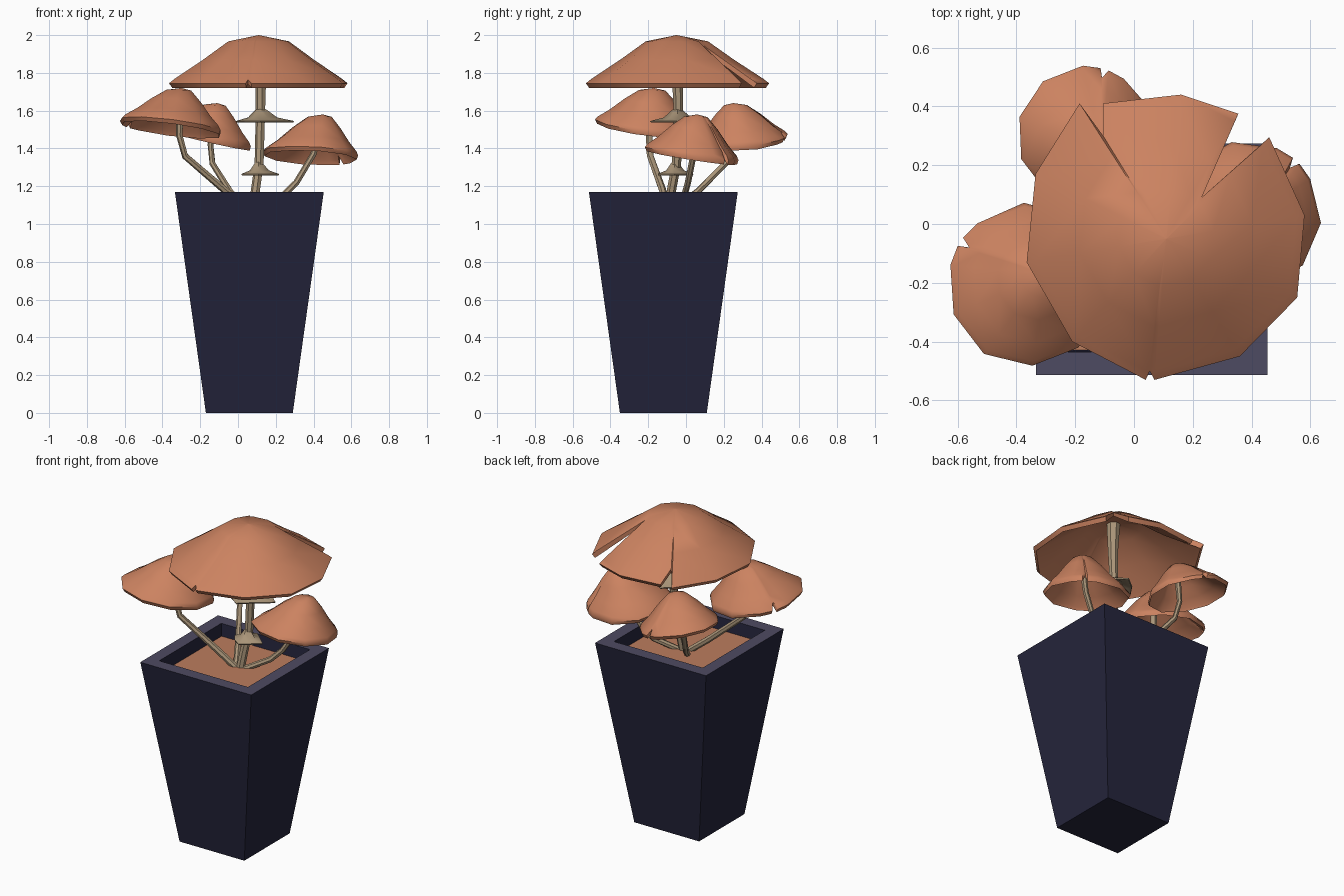
import bpy, bmesh, math, random
from mathutils import Vector

if "Cube" in bpy.data.objects:
    bpy.data.objects.remove(bpy.data.objects["Cube"])
random.seed(4)


def material(name, rgb):
    m = bpy.data.materials.new(name)
    m.diffuse_color = (*rgb, 1)
    m.use_nodes = True
    m.node_tree.nodes["Principled BSDF"].inputs["Base Color"].default_value = m.diffuse_color
    return m


NAVY = material("navy planter", (0.018, 0.018, 0.045))
RIM = material("grey blue rim", (0.076, 0.069, 0.122))
SOIL = material("clay soil", (0.50, 0.205, 0.11))
CAP = material("terracotta cap", (0.60, 0.225, 0.118))
STEM = material("tan stem", (0.40, 0.30, 0.19))


def finish(name, bm, mats, smooth=None):
    bmesh.ops.remove_doubles(bm, verts=bm.verts, dist=1e-4)
    bmesh.ops.recalc_face_normals(bm, faces=bm.faces)
    me = bpy.data.meshes.new(name)
    bm.to_mesh(me)
    bm.free()
    ob = bpy.data.objects.new(name, me)
    bpy.context.collection.objects.link(ob)
    for m in mats:
        me.materials.append(m)
    if smooth:
        bpy.ops.object.select_all(action='DESELECT')
        ob.select_set(True)
        bpy.context.view_layer.objects.active = ob
        bpy.ops.object.shade_smooth_by_angle(angle=math.radians(smooth))
    return ob


def loft(bm, rings, close_start=True, close_end=True):
    loops = [[bm.verts.new(p) for p in r] for r in rings]
    n = len(loops[0])
    for a, b in zip(loops, loops[1:]):
        for i in range(n):
            j = (i + 1) % n
            bm.faces.new((a[i], a[j], b[j], b[i]))
    if close_start:
        bm.faces.new(loops[0])
    if close_end:
        bm.faces.new(loops[-1])


def square(h, z, cx=0.06, cy=-0.12):
    return [(cx + sx * h, cy + sy * h, z)
            for sx, sy in ((-1, -1), (1, -1), (1, 1), (-1, 1))]


# tapered planter with a hollow top
bm = bmesh.new()
loft(bm, [square(0.23, 0), square(0.394, 1.17), square(0.315, 1.17), square(0.308, 1.085)])
bm.normal_update()
for f in bm.faces:
    if all(v.co.z > 1.16 for v in f.verts):
        f.material_index = 1
finish("planter", bm, [NAVY, RIM])

# soil
bm = bmesh.new()
loft(bm, [square(0.306, 1.075), square(0.308, 1.092)])
finish("soil", bm, [SOIL])


def stem(name, pts, radii, sides=7):
    pts = [Vector(p) for p in pts]
    rings = []
    for i, p in enumerate(pts):
        d = pts[min(i + 1, len(pts) - 1)] - pts[max(i - 1, 0)]
        u = d.cross(Vector((0, 1, 0))).normalized()
        v = d.cross(u).normalized()
        rings.append([p + radii[i] * (u * math.cos(a) + v * math.sin(a))
                      for a in (math.tau * k / sides for k in range(sides))])
    bm = bmesh.new()
    loft(bm, rings)
    finish(name, bm, [STEM], 50)


def shell(name, apex, outline, rim_z, slope, profile, thick, mat):
    """Thin domed shell; outline points are (x, y, k), k < 1 marks a torn notch."""
    ax, ay, az = apex

    def ring(t, h, dz):
        out = []
        for x, y, k in outline:
            s = t
            hh = h
            if t > k:                       # notch stops here
                s = k
                prev = (0, 1)
                for q in profile:           # height of the dome at k
                    if q[0] >= k:
                        w = (k - prev[0]) / (q[0] - prev[0])
                        hh = prev[1] + w * (q[1] - prev[1])
                        break
                    prev = q
            nx, ny = (x - ax) / k, (y - ay) / k
            rz = rim_z + slope[0] * nx + slope[1] * ny
            out.append((ax + nx * s, ay + ny * s, rz + (az - rz) * hh + dz))
        return out

    rings = [ring(0.002, 1, 0)] + [ring(t, h, 0) for t, h in profile]
    rings.append(ring(0.965, profile[-1][1], -thick))
    rings += [ring(t * 0.97, h, -thick) for t, h in reversed(profile[:-1])]
    rings.append(ring(0.002, 1, -thick))
    bm = bmesh.new()
    loft(bm, rings)
    finish(name, bm, [mat], 45)


def round_outline(cx, cy, r, sides, notch, jitter=0.03):
    pts = []
    for i in range(sides):
        a = math.radians(notch) + math.tau * (i + 0.5) / sides
        q = r * (1 + random.uniform(-jitter, jitter))
        pts.append((cx + q * math.cos(a), cy + q * math.sin(a), 1))
    # small torn notch between the last and first point
    for da, q, k in ((-0.06, 0.99, 1), (0, 0.86, 0.87), (0.06, 0.99, 1)):
        a = math.radians(notch) + da
        pts.append((cx + q * r * math.cos(a), cy + q * r * math.sin(a), k))
    return pts


# large central cap with one deep and two small notches
main_outline = [
    (-0.105, 0.41, 1), (-0.105, 0.30, 0.82), (-0.185, 0.41, 1), (-0.335, 0.17, 1),
    (-0.365, -0.13, 1), (-0.21, -0.40, 1), (0.04, -0.53, 1), (0.053, -0.50, 0.95),
    (0.07, -0.53, 1), (0.36, -0.45, 1), (0.555, -0.25, 1), (0.58, 0.03, 1),
    (0.46, 0.295, 1), (0.23, 0.09, 0.40), (0.355, 0.375, 1), (0.16, 0.44, 1)]
shell("main_cap", (0.11, -0.05, 2.0), main_outline, 1.745, (0, 0),
      [(0.34, 0.87), (0.62, 0.49), (0.94, 0.09), (1, 0)], 0.024, CAP)

# smaller tilted caps
bell = [(0.25, 0.94), (0.5, 0.66), (0.75, 0.32), (0.95, 0.1), (1, 0)]
shell("left_cap", (-0.30, -0.17, 1.72), round_outline(-0.36, -0.21, 0.278, 10, 147),
      1.51, (-0.12, -0.12), bell, 0.022, CAP)
shell("back_cap", (-0.11, 0.25, 1.64), round_outline(-0.165, 0.30, 0.238, 10, 74),
      1.45, (-0.22, 0.04), bell, 0.022, CAP)
shell("right_cap", (0.45, 0.06, 1.58), round_outline(0.385, 0.03, 0.252, 10, 48),
      1.365, (-0.05, -0.15), bell, 0.022, CAP)

# stems
stem("main_stem", [(0.08, -0.09, 1.08), (0.095, -0.075, 1.19), (0.113, -0.05, 1.32),
                   (0.12, -0.04, 1.6), (0.122, -0.045, 1.78), (0.115, -0.05, 1.97)],
     [0.026, 0.025, 0.025, 0.026, 0.03, 0.04])
stem("left_stem", [(0.06, -0.10, 1.08), (-0.07, -0.125, 1.18), (-0.28, -0.19, 1.36),
                   (-0.31, -0.195, 1.47), (-0.305, -0.18, 1.69)],
     [0.02, 0.02, 0.018, 0.018, 0.022])
stem("back_stem", [(0.03, -0.06, 1.08), (-0.04, 0.06, 1.17), (-0.135, 0.21, 1.32),
                   (-0.145, 0.24, 1.42), (-0.115, 0.25, 1.62)],
     [0.018, 0.018, 0.016, 0.016, 0.02])
stem("right_stem", [(0.10, -0.09, 1.08), (0.24, -0.01, 1.15), (0.31, 0.01, 1.22),
                    (0.40, 0.04, 1.37), (0.445, 0.06, 1.55)],
     [0.018, 0.018, 0.017, 0.017, 0.02])


# ragged collars around the main stem
def collar(name, x, y, z, radii):
    n = len(radii)
    pts = [(x + r * math.cos(math.tau * i / n), y + r * math.sin(math.tau * i / n), 1)
           for i, r in enumerate(radii)]
    shell(name, (x, y, z + 0.075), pts, z, (0, 0),
          [(0.22, 0.75), (0.5, 0.25), (1, 0)], 0.008, STEM)


collar("upper_collar", 0.118, -0.045, 1.545,
       [0.18, 0.12, 0.14, 0.11, 0.13, 0.12, 0.145, 0.11])
collar("lower_collar", 0.108, -0.06, 1.265,
       [0.11, 0.075, 0.10, 0.07, 0.09, 0.075, 0.09, 0.07])
